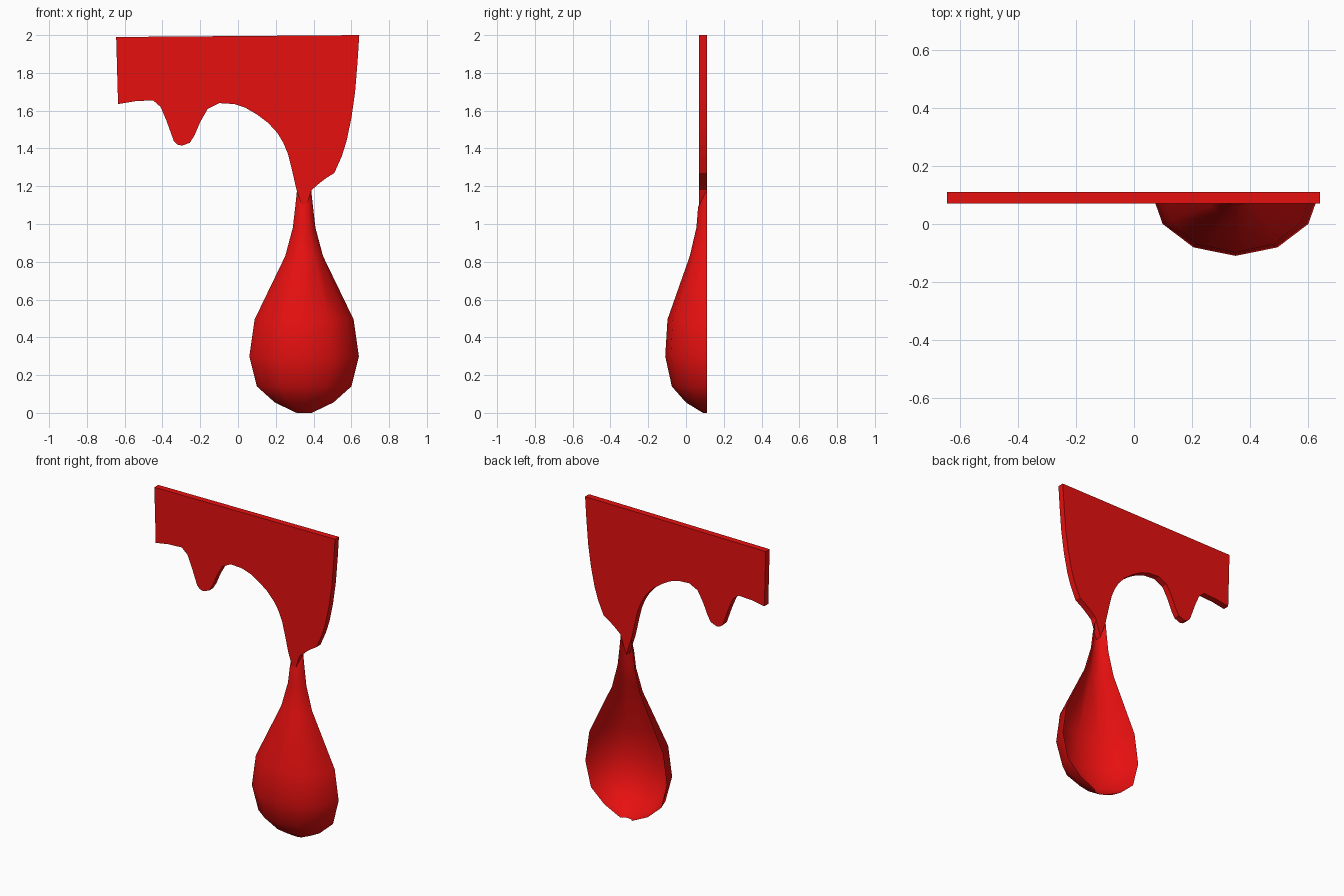
import bpy, bmesh
from math import cos, sin, pi

cube = bpy.data.objects.get("Cube")
if cube:
    bpy.data.objects.remove(cube, do_unlink=True)

red = bpy.data.materials.new("glossy red")
red.use_nodes = True
red.diffuse_color = (0.8, 0.005, 0.005, 1)
red.node_tree.nodes["Principled BSDF"].inputs["Base Color"].default_value = red.diffuse_color

BACK, FRONT = 0.11, 0.07   # back and front planes of the slab


def finish(bm, name, angle):
    """Turn a bmesh into a shaded, coloured object."""
    mesh = bpy.data.meshes.new(name)
    bm.to_mesh(mesh)
    bm.free()
    mesh.materials.append(red)
    obj = bpy.data.objects.new(name, mesh)
    bpy.context.collection.objects.link(obj)
    bpy.ops.object.select_all(action='DESELECT')
    obj.select_set(True)
    bpy.context.view_layer.objects.active = obj
    bpy.ops.object.shade_smooth_by_angle(angle=angle)
    return obj


# Slab with a dripping lower edge: outline (x, z), extruded in depth
outline = [
    (-.645, 1.99), (-.635, 1.635), (-.545, 1.65), (-.45, 1.655), (-.41, 1.62),
    (-.38, 1.55), (-.34, 1.44), (-.32, 1.42), (-.295, 1.415), (-.255, 1.43),
    (-.23, 1.47), (-.2, 1.54), (-.16, 1.61), (-.1, 1.64), (-.02, 1.635),
    (.04, 1.615), (.1, 1.58), (.16, 1.535), (.21, 1.48), (.24, 1.43),
    (.265, 1.37), (.285, 1.29), (.31, 1.18), (.35, 1.06), (.39, 1.18),
    (.43, 1.215), (.47, 1.245), (.51, 1.27), (.55, 1.36), (.575, 1.44),
    (.6, 1.56), (.62, 1.7), (.633, 1.86), (.642, 2.0)]
bm = bmesh.new()
face = bm.faces.new([bm.verts.new((x, FRONT, z)) for x, z in outline])
new = bmesh.ops.extrude_face_region(bm, geom=[face])["geom"]
bmesh.ops.translate(bm, vec=(0, BACK - FRONT, 0),
                    verts=[v for v in new if isinstance(v, bmesh.types.BMVert)])
bmesh.ops.recalc_face_normals(bm, faces=bm.faces)
finish(bm, "dripping_slab", 0.4)

# Falling drop: open half shell, rings of (z, half width, depth)
rings = [(0, .04, .02), (.055, .155, .11), (.14, .25, .185), (.3, .29, .22),
         (.495, .262, .208), (.83, .1, .09), (.98, .06, .055),
         (1.09, .047, .046), (1.175, .038, .012)]
STEPS = 6
bm = bmesh.new()
rows = []
for z, width, depth in rings:
    angles = [pi * i / STEPS for i in range(STEPS + 1)]
    rows.append([bm.verts.new((.35 - width * cos(a), BACK - depth * sin(a), z))
                 for a in angles])
for low, high in zip(rows, rows[1:]):
    for i in range(STEPS):
        bm.faces.new((low[i], low[i + 1], high[i + 1], high[i]))
finish(bm, "falling_drop", 1.0)
